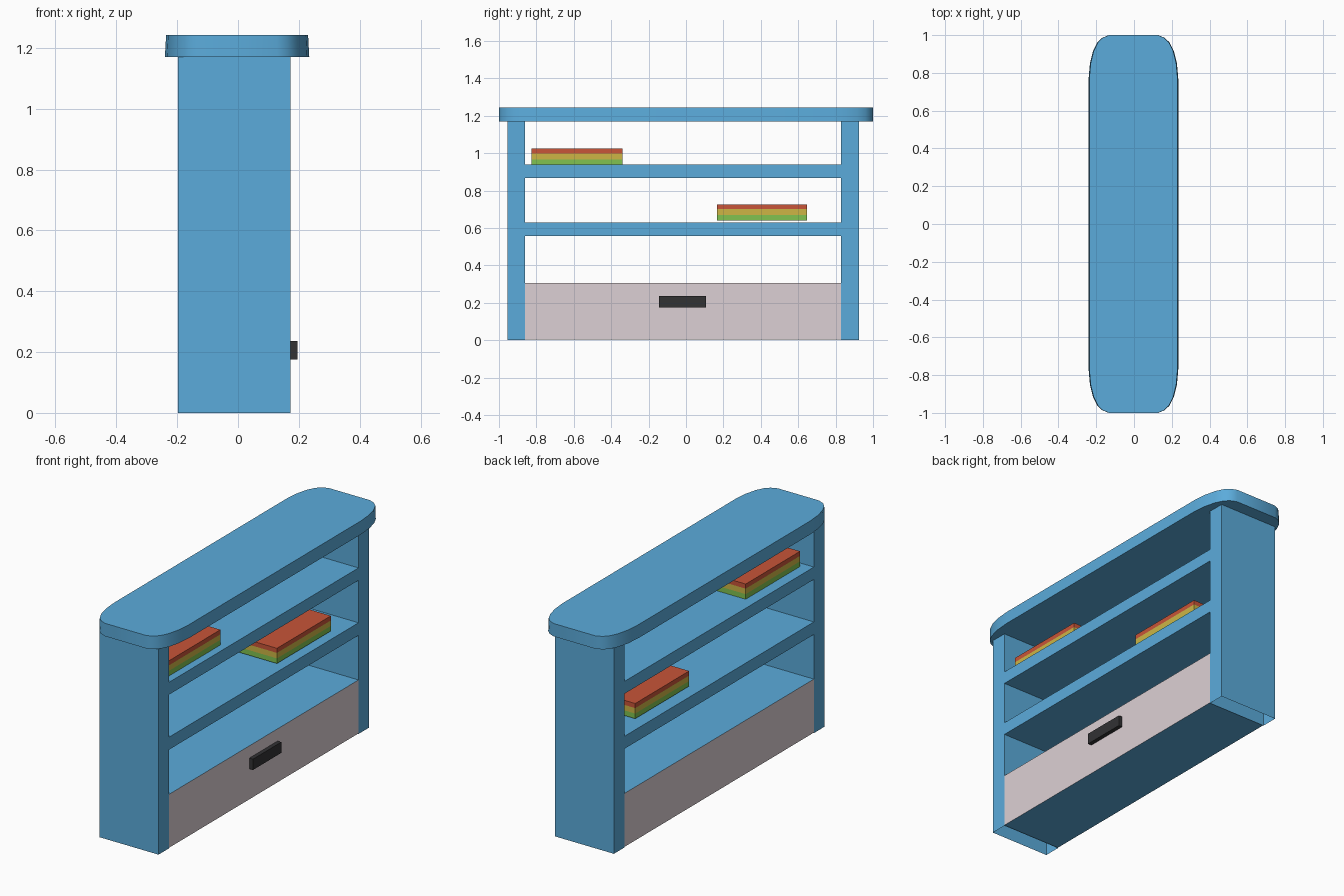
import bpy, bmesh, math

if "Cube" in bpy.data.objects:
    bpy.data.objects.remove(bpy.data.objects["Cube"])


def material(name, rgb):
    m = bpy.data.materials.new(name)
    m.diffuse_color = (*rgb, 1)
    m.use_nodes = True
    m.node_tree.nodes["Principled BSDF"].inputs["Base Color"].default_value = m.diffuse_color
    return m


BLUE = material("blue_paint", (0.105, 0.41, 0.71))
PALE = material("pale_drawer", (0.72, 0.63, 0.66))
DARK = material("dark_handle", (0.032, 0.032, 0.034))
RED = material("red_cover", (0.58, 0.09, 0.04))
YELLOW = material("yellow_cover", (0.61, 0.46, 0.06))
GREEN = material("green_cover", (0.22, 0.54, 0.08))


def finish(name, bm, *mats):
    bmesh.ops.recalc_face_normals(bm, faces=bm.faces)
    me = bpy.data.meshes.new(name)
    bm.to_mesh(me)
    bm.free()
    for m in mats:
        me.materials.append(m)
    ob = bpy.data.objects.new(name, me)
    bpy.context.collection.objects.link(ob)
    return ob


def box(name, x, y, z, mat, end_mat=None, open_ends=False):
    """Box from (min, max) ranges; end_mat colours the faces towards +x and -x."""
    bm = bmesh.new()
    bmesh.ops.create_cube(bm, size=1)
    for v in bm.verts:
        v.co = [r[0] if c < 0 else r[1] for c, r in zip(v.co, (x, y, z))]
    bm.normal_update()
    if end_mat:
        for f in bm.faces:
            f.material_index = int(abs(f.normal.x) > 0.9)
    if open_ends:
        ends = [f for f in bm.faces if abs(f.normal.z) > 0.9]
        bmesh.ops.delete(bm, geom=ends, context='FACES_ONLY')
    return finish(name, bm, *([mat, end_mat] if end_mat else [mat]))


DEPTH = (-0.197, 0.172)
INNER = (-0.86, 0.83)

# Side panels, open underneath
box("left_side_panel", DEPTH, (-0.955, INNER[0]), (0, 1.172), BLUE, open_ends=True)
box("right_side_panel", DEPTH, (INNER[1], 0.925), (0, 1.172), BLUE, open_ends=True)

# Shelves
box("lower_shelf", DEPTH, INNER, (0.557, 0.628), BLUE)
box("upper_shelf", DEPTH, INNER, (0.868, 0.938), BLUE)

# Drawer block with pale front and back
box("drawer", DEPTH, INNER, (0.003, 0.305), BLUE, PALE)
box("drawer_handle", (0.172, 0.195), (-0.145, 0.108), (0.175, 0.236), DARK)

# Stacks of books
for label, y, base in (("upper", (-0.825, -0.34), 0.938), ("lower", (0.165, 0.646), 0.64)):
    levels = (0, 0.029, 0.06, 0.086)
    for i, (colour, mat) in enumerate((("green", GREEN), ("yellow", YELLOW), ("red", RED))):
        box(f"{label}_{colour}_book", (-0.135, 0.128), y,
            (base + levels[i], base + levels[i + 1]), mat)

# Rounded top board, slightly narrower at its upper face
quarter = [(0.235, 0.77), (0.228, 0.85), (0.212, 0.915), (0.19, 0.96), (0.165, 0.985), (0.13, 1.0)]
outline = quarter + [(-x, y) for x, y in reversed(quarter)]
outline += [(-x, -y) for x, y in outline]
bm = bmesh.new()
rings = [[bm.verts.new((x * s - 0.003, y, z)) for x, y in outline]
         for z, s in ((1.17, 1.01), (1.243, 0.993))]
for ring in rings:
    bm.faces.new(ring)
n = len(outline)
for i in range(n):
    j = (i + 1) % n
    bm.faces.new((rings[0][i], rings[0][j], rings[1][j], rings[1][i]))
top = finish("top_board", bm, BLUE)
bpy.context.view_layer.objects.active = top
top.select_set(True)
bpy.ops.object.shade_smooth_by_angle(angle=math.radians(35))
